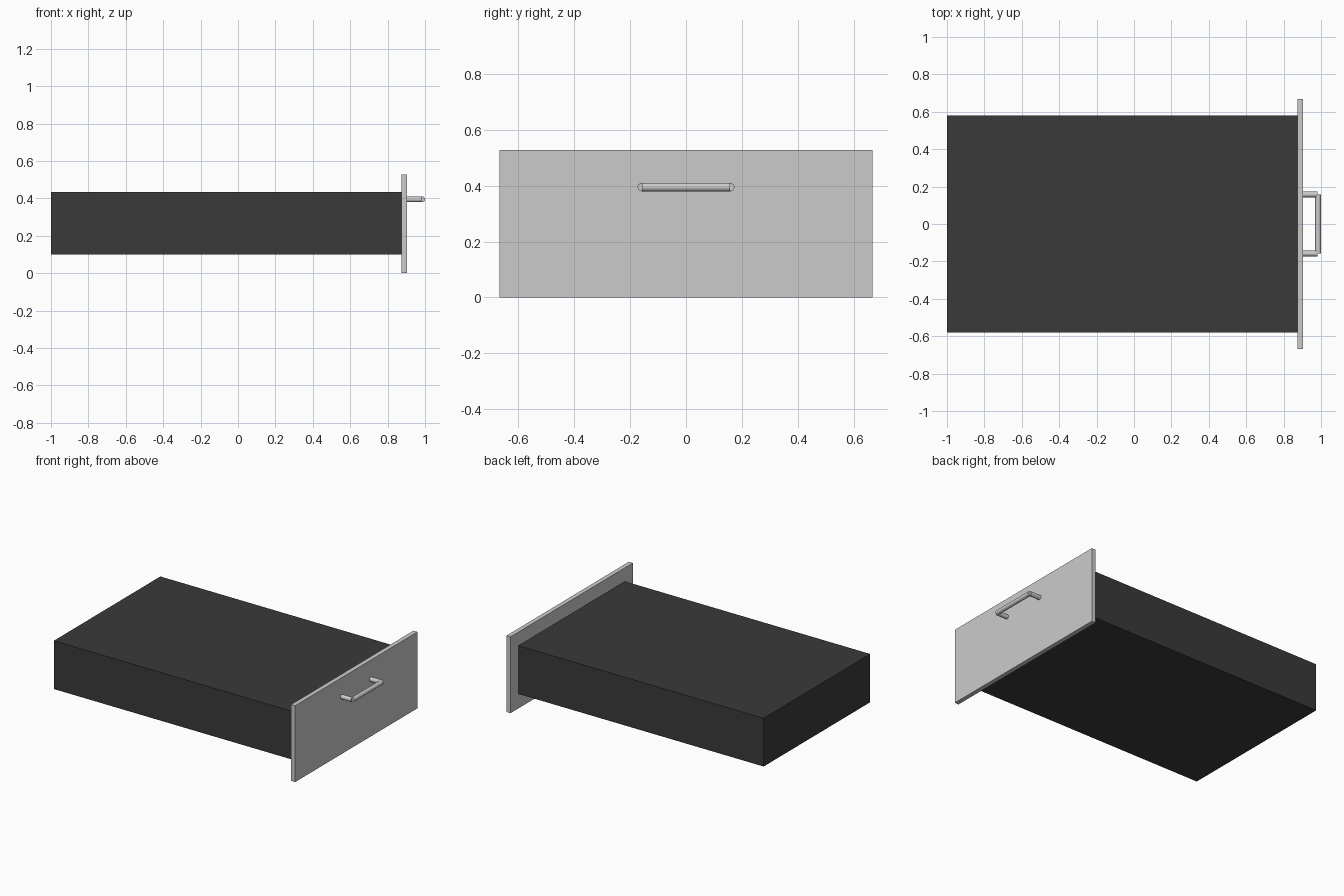
import bpy
from mathutils import Vector

if "Cube" in bpy.data.objects:
    bpy.data.objects.remove(bpy.data.objects["Cube"])

dark = bpy.data.materials.new("dark_charcoal")
dark.diffuse_color = (0.042, 0.042, 0.042, 1)
dark.use_nodes = True
dark.node_tree.nodes["Principled BSDF"].inputs["Base Color"].default_value = dark.diffuse_color


def box(name, lo, hi):
    lo, hi = Vector(lo), Vector(hi)
    bpy.ops.mesh.primitive_cube_add(size=1, location=(lo + hi) / 2)
    ob = bpy.context.object
    ob.name = name
    ob.scale = hi - lo
    bpy.ops.object.transform_apply(location=False, rotation=False, scale=True)
    return ob


def rod(name, a, b, radius=0.0155):
    a, b = Vector(a), Vector(b)
    bpy.ops.mesh.primitive_cylinder_add(vertices=16, radius=radius,
                                        depth=(b - a).length, location=(a + b) / 2)
    ob = bpy.context.object
    ob.name = name
    ob.rotation_euler = (b - a).to_track_quat('Z', 'Y').to_euler()
    bpy.ops.object.shade_smooth_by_angle()
    return ob


# Drawer body: closed dark box
body = box("drawer_body", (-1, -0.581, 0.1), (0.873, 0.581, 0.433))
body.data.materials.append(dark)

# Front panel, overhanging the body on all sides
box("front_panel", (0.873, -0.667, 0), (0.904, 0.667, 0.527))

# Handle: two posts and a grip bar
grip_x, half, z = 0.9845, 0.158, 0.395
for side, s in (("left", -1), ("right", 1)):
    rod("handle_post_" + side, (0.9, s * half, z), (0.982, s * half, z))
rod("handle_bar", (grip_x, -half, z), (grip_x, half, z))
